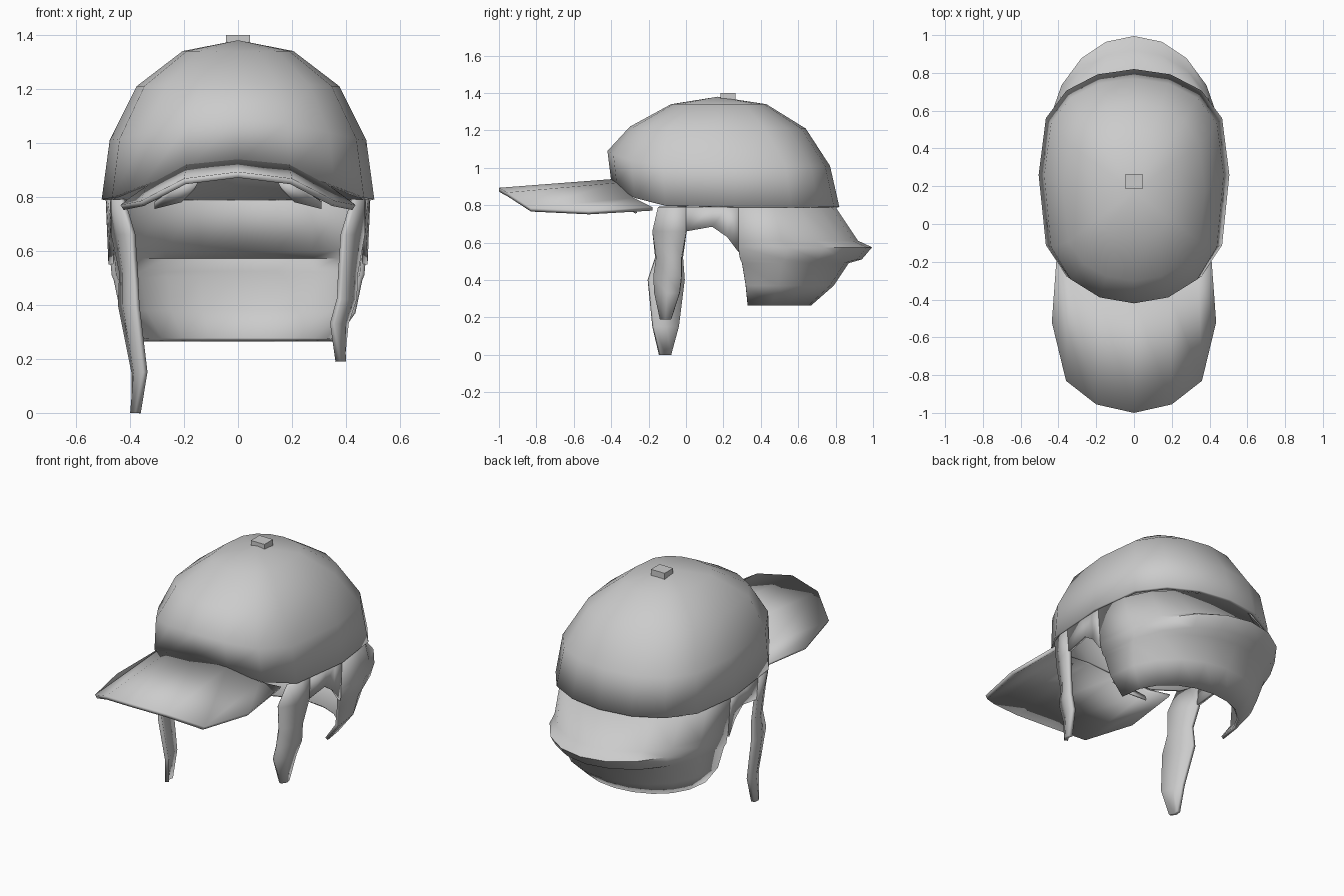
import bpy
import bmesh
from math import sin, cos, pi, radians
from mathutils import Vector

cube = bpy.data.objects.get("Cube")
if cube:
    bpy.data.objects.remove(cube)

grey = bpy.data.materials.new("plain grey")
grey.use_nodes = True
COLOUR = (0.6, 0.6, 0.6, 1)
grey.diffuse_color = COLOUR
grey.node_tree.nodes["Principled BSDF"].inputs["Base Color"].default_value = COLOUR


def finish(name, bm, angle=50):
    mesh = bpy.data.meshes.new(name)
    bm.to_mesh(mesh)
    bm.free()
    mesh.materials.append(grey)
    obj = bpy.data.objects.new(name, mesh)
    bpy.context.collection.objects.link(obj)
    bpy.ops.object.select_all(action='DESELECT')
    obj.select_set(True)
    bpy.context.view_layer.objects.active = obj
    bpy.ops.object.shade_smooth_by_angle(angle=radians(angle))
    return obj


def sheet(name, rows, thickness, inside, closed=False, apex=None, angle=50):
    """Skin a grid of points and thicken it towards the inside point."""
    bm = bmesh.new()
    grid = [[bm.verts.new(p) for p in row] for row in rows]
    n = len(grid[0])
    for a, b in zip(grid, grid[1:]):
        for i in range(n if closed else n - 1):
            j = (i + 1) % n
            bm.faces.new((a[i], a[j], b[j], b[i]))
    if apex:
        tip = bm.verts.new(apex)
        for i in range(n):
            bm.faces.new((grid[-1][i], grid[-1][(i + 1) % n], tip))
    bm.normal_update()
    facing = sum((f.calc_center_median() - Vector(inside)).dot(f.normal) * f.calc_area()
                 for f in bm.faces)
    if facing < 0:
        bmesh.ops.reverse_faces(bm, faces=bm.faces[:])
    obj = finish(name, bm, angle)
    solid = obj.modifiers.new("thickness", 'SOLIDIFY')
    solid.thickness = thickness
    solid.offset = -1
    return obj


def power(v, e):
    return abs(v) ** e * (1 if v >= 0 else -1)


HEAD = (0, 0.25, 0.75)

# Crown: egg-shaped rings, the rim arching up over the forehead
# half width, front y, back y, side z, front rise
crown_levels = [(0.505, -0.40, 0.82, 0.79, 0.14), (0.475, -0.42, 0.77, 1.01, 0.08),
                (0.375, -0.30, 0.64, 1.21, 0.01), (0.205, -0.08, 0.43, 1.34, 0.0)]
rings = []
for half, front, back, z, rise in crown_levels:
    mid = 0.26 if half > 0.4 else (front + back) / 2
    ring = []
    for k in range(16):
        t = 2 * pi * k / 16
        c = cos(t)
        y = mid - (mid - front) * power(c, 0.6) if c > 0 else mid - (back - mid) * power(c, 0.65)
        ring.append((half * sin(t), y, z + rise * max(c, 0) ** 3))
    rings.append(ring)
sheet("crown", rings, 0.02, HEAD, closed=True, apex=(0, 0.17, 1.38))

# Button on top
bm = bmesh.new()
bmesh.ops.create_cube(bm, size=1)
bmesh.ops.scale(bm, vec=(0.09, 0.08, 0.04), verts=bm.verts)
bmesh.ops.translate(bm, vec=(0, 0.225, 1.38), verts=bm.verts)
finish("top_button", bm, 30)

# Brim: arched sheet between the forehead edge and the outer outline
brim_inner = [(0, -0.39, 0.94), (0.19, -0.37, 0.92), (0.34, -0.28, 0.84), (0.41, -0.18, 0.79)]
brim_outer = [(0, -1.0, 0.893), (0.2, -0.955, 0.868), (0.36, -0.83, 0.785), (0.435, -0.52, 0.77)]


def mirrored(half):
    return [(-x, y, z) for x, y, z in reversed(half[1:])] + half


sheet("brim", [mirrored(brim_inner), mirrored(brim_outer)], 0.022, (0, -0.6, -1))

# Neck guard: flared lip, then tucked in towards the nape
# half width, side y, back y, z
guard_levels = [(0.49, 0.28, 0.80, 0.79), (0.478, 0.27, 0.92, 0.61), (0.474, 0.28, 0.995, 0.575),
                (0.468, 0.29, 0.94, 0.51), (0.46, 0.30, 0.87, 0.49), (0.435, 0.32, 0.79, 0.37),
                (0.36, 0.33, 0.67, 0.265)]
guard = []
for half, side, back, z in guard_levels:
    guard.append([(half * cos(pi * k / 10), side + (back - side) * sin(pi * k / 10) ** 0.85, z)
                  for k in range(11)])
sheet("neck_guard", guard, 0.018, HEAD)

# Side panels over the ears, joining the neck guard to the straps
panel = [(0.49, 0.28, 0.55), (0.487, 0.22, 0.63), (0.483, 0.14, 0.685), (0.475, 0.0, 0.66)]
# Straps: z, front y, back y, front x, back x
strap_top = [(0.79, -0.15, 0.0, 0.44, 0.475), (0.66, -0.18, 0.0, 0.40, 0.47)]
long_end = [(0.52, -0.165, -0.02, 0.39, 0.44), (0.40, -0.205, -0.01, 0.385, 0.445),
            (0.15, -0.18, -0.04, 0.355, 0.395), (0, -0.145, -0.08, 0.38, 0.395)]
short_end = [(0.52, -0.16, -0.025, 0.39, 0.445), (0.42, -0.175, -0.025, 0.385, 0.44),
             (0.33, -0.17, -0.035, 0.36, 0.41), (0.19, -0.14, -0.08, 0.38, 0.395)]
for side, sign, end in (("right", -1, long_end), ("left", 1, short_end)):
    top = [(sign * x, y, 0.79) for x, y, z in panel]
    low = [(sign * (x - 0.01), y, z) for x, y, z in panel]
    sheet(side + "_ear_panel", [top, low], 0.018, HEAD)
    rows = [[(sign * xf, yf, z), (sign * ((xf + xb) / 2 + 0.012), (yf + yb) / 2, z),
             (sign * xb, yb, z)] for z, yf, yb, xf, xb in strap_top + end]
    sheet(side + "_strap", rows, 0.022, HEAD)
    # Small folded tab under the brim
    outer = [(sign * x, y, z) for x, y, z in
             ((0.15, -0.36, 0.85), (0.22, -0.34, 0.84), (0.31, -0.28, 0.78))]
    inner = [(sign * x, y, z) for x, y, z in
             ((0.16, -0.33, 0.83), (0.21, -0.31, 0.78), (0.31, -0.27, 0.755))]
    sheet(side + "_brim_tab", [outer, inner], 0.01, HEAD)
